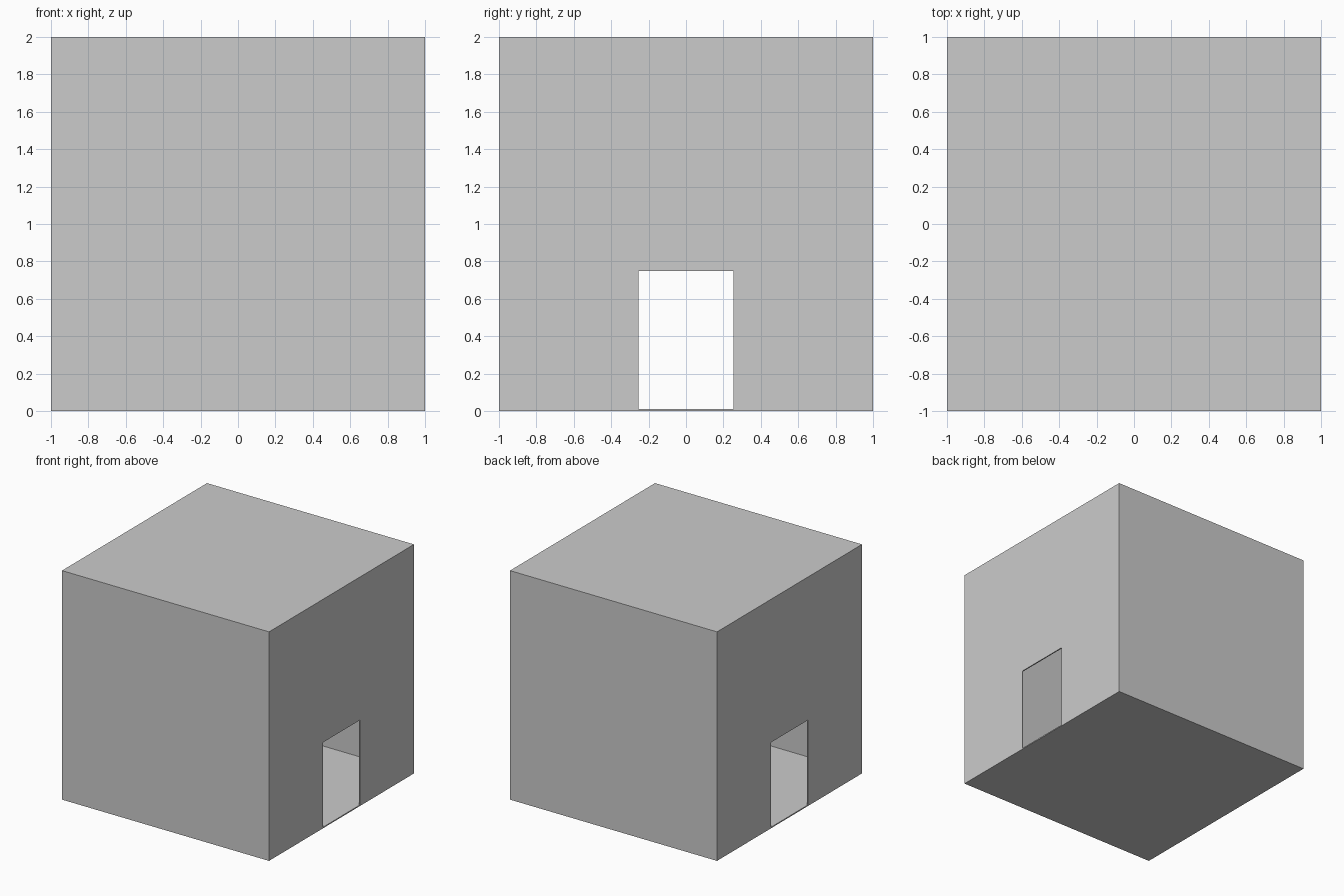
import bpy

if "Cube" in bpy.data.objects:
    bpy.data.objects.remove(bpy.data.objects["Cube"])

WALL = 0.01        # shell thickness
DOOR_HALF = 0.253  # half width of the doorways
DOOR_TOP = 0.75


def box(name, x, y, z):
    """Axis-aligned box from (min, max) ranges."""
    centre = [(a + b) / 2 for a, b in (x, y, z)]
    bpy.ops.mesh.primitive_cube_add(size=1, location=centre)
    ob = bpy.context.object
    ob.name = name
    ob.scale = [b - a for a, b in (x, y, z)]
    bpy.ops.object.transform_apply(location=True, rotation=False, scale=True)
    return ob


def cut(target, cutter):
    mod = target.modifiers.new("cut", 'BOOLEAN')
    mod.operation = 'DIFFERENCE'
    mod.solver = 'EXACT'
    mod.object = cutter
    bpy.context.view_layer.objects.active = target
    bpy.ops.object.modifier_apply(modifier=mod.name)
    bpy.data.objects.remove(cutter, do_unlink=True)


# Thin-walled hollow room
room = box("room_shell", (-1, 1), (-1, 1), (0, 2))
inner = (-1 + WALL, 1 - WALL)
cut(room, box("interior_cutter", inner, inner, (WALL, 2 - WALL)))

# Opposite doorways in the left and right walls, down to the floor surface
cut(room, box("door_cutter", (-1.2, 1.2), (-DOOR_HALF, DOOR_HALF), (WALL, DOOR_TOP)))
